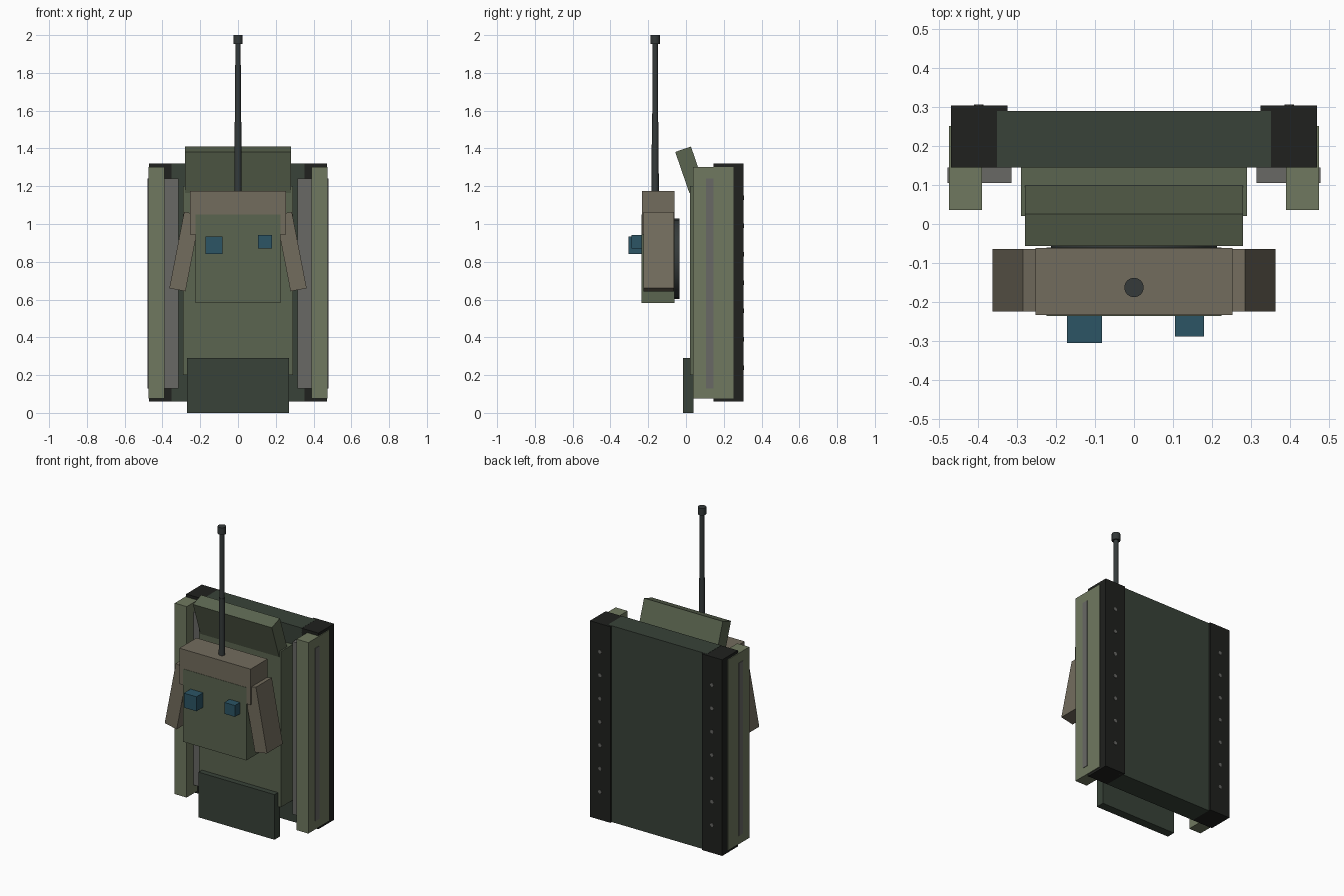
import bpy, math

if "Cube" in bpy.data.objects:
    bpy.data.objects.remove(bpy.data.objects["Cube"])

def mat(name, rgb):
    m = bpy.data.materials.new(name)
    m.diffuse_color = (*rgb, 1)
    m.use_nodes = True
    m.node_tree.nodes["Principled BSDF"].inputs["Base Color"].default_value = m.diffuse_color
    return m

GREEN = mat("green", (0.105, 0.13, 0.08))
LIGHT = mat("light_green", (0.16, 0.19, 0.115))
DARK = mat("dark_green", (0.04, 0.055, 0.04))
BLACK = mat("rubber", (0.014, 0.015, 0.013))
TAN = mat("tan", (0.17, 0.15, 0.11))
GREY = mat("grey", (0.14, 0.14, 0.13))
STEEL = mat("gun_steel", (0.035, 0.042, 0.042))
BLUE = mat("glass_blue", (0.025, 0.09, 0.13))

def finish(name, m):
    o = bpy.context.object
    o.name = name
    o.data.materials.append(m)
    return o

def box(name, m, x, y, z, rot=(0, 0, 0)):
    """Box from (min, max) ranges, optionally turned about its centre."""
    r = (x, y, z)
    bpy.ops.mesh.primitive_cube_add(size=1, location=[(a + b) / 2 for a, b in r], rotation=rot)
    o = bpy.context.object
    o.scale = [b - a for a, b in r]
    return finish(name, m)

def cone(name, m, loc, r1, r2, depth, n=16, rot=(0, 0, 0)):
    bpy.ops.mesh.primitive_cone_add(vertices=n, radius1=r1, radius2=r2, depth=depth,
                                    location=loc, rotation=rot)
    bpy.ops.object.shade_smooth_by_angle()
    return finish(name, m)

# Hull (vehicle stands on its tail: its top faces -y, its nose points up)
box("lower_hull", DARK, (-0.352, 0.352), (0.145, 0.29), (0.06, 1.321))
box("upper_hull", GREEN, (-0.29, 0.29), (0.02, 0.146), (0.2, 1.2))
box("rear_plate", DARK, (-0.27, 0.27), (-0.015, 0.04), (0, 0.29))
box("glacis_plate", GREEN, (-0.28, 0.28), (-0.022, 0.066), (1.172, 1.402),
    (math.radians(19), 0, 0))

# Running gear, mirrored left and right
for s, side in ((-1, "left"), (1, "right")):
    def sx(a, b):
        return tuple(sorted((s * a, s * b)))
    box(f"{side}_track", BLACK, sx(0.325, 0.47), (0.145, 0.304), (0.06, 1.32))
    box(f"{side}_skirt", LIGHT, sx(0.39, 0.475), (0.036, 0.252), (0.075, 1.302))
    box(f"{side}_fender", GREY, sx(0.315, 0.478), (0.105, 0.145), (0.13, 1.24))
    for i in range(7):
        cone(f"{side}_track_stud_{i}", GREY, (s * 0.398, 0.30, 0.24 + 0.15 * i),
             0.012, 0.012, 0.013, 8, (math.pi / 2, 0, 0))
    # Angled turret cheek armour
    box(f"{side}_turret_cheek", TAN, sx(0.238, 0.325), (-0.225, -0.064), (0.648, 1.06),
        (0, s * math.radians(-11), 0))

# Turret
cone("turret_ring", STEEL, (0, -0.05, 0.815), 0.213, 0.213, 0.032, 24, (math.pi / 2, 0, 0))
box("turret_body", GREEN, (-0.225, 0.225), (-0.236, -0.06), (0.582, 1.05))
box("turret_front", TAN, (-0.253, 0.253), (-0.234, -0.061), (0.945, 1.175))
box("commander_sight", BLUE, (-0.172, -0.082), (-0.305, -0.23), (0.842, 0.935))
box("gunner_sight", BLUE, (0.105, 0.18), (-0.289, -0.23), (0.87, 0.943))

# Gun
cone("barrel_sleeve", STEEL, (0, -0.163, 1.355), 0.019, 0.018, 0.37)
cone("barrel", STEEL, (0, -0.163, 1.74), 0.016, 0.014, 0.46)
cone("muzzle", STEEL, (0, -0.163, 1.977), 0.025, 0.025, 0.046)
